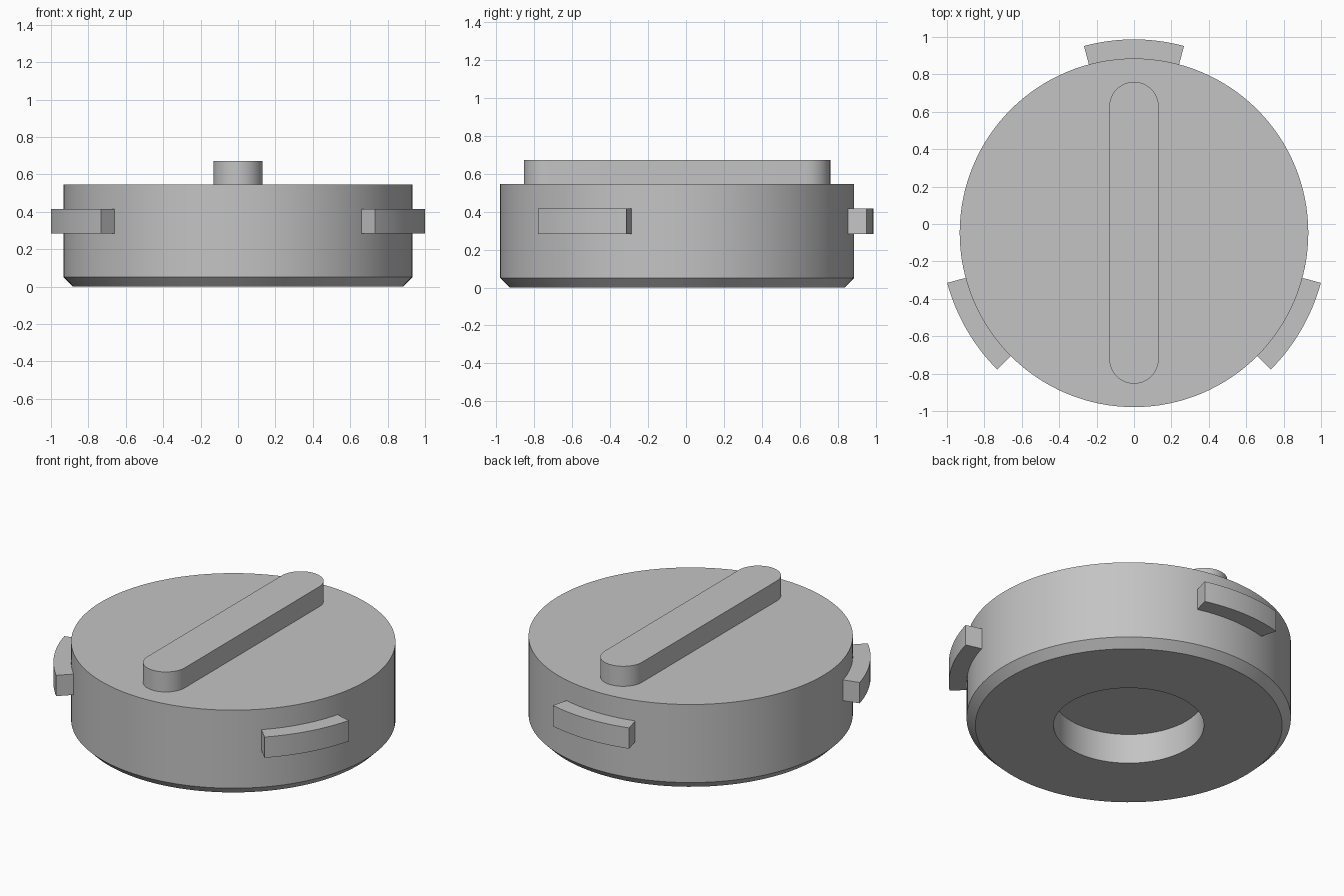
import bpy, bmesh
from math import sin, cos, pi, radians

old = bpy.data.objects.get("Cube")
if old:
    bpy.data.objects.remove(old, do_unlink=True)

CY = -0.047          # axis of the round body
SEGMENTS = 128

grey = bpy.data.materials.new("plain grey")
grey.use_nodes = True
colour = (0.55, 0.55, 0.55, 1)
grey.diffuse_color = colour
grey.node_tree.nodes["Principled BSDF"].inputs["Base Color"].default_value = colour


def finish(name, bm):
    bmesh.ops.recalc_face_normals(bm, faces=bm.faces)
    mesh = bpy.data.meshes.new(name)
    bm.to_mesh(mesh)
    bm.free()
    mesh.materials.append(grey)
    obj = bpy.data.objects.new(name, mesh)
    obj.location.y = CY
    bpy.context.collection.objects.link(obj)
    bpy.ops.object.select_all(action="DESELECT")
    obj.select_set(True)
    bpy.context.view_layer.objects.active = obj
    bpy.ops.object.shade_smooth_by_angle(angle=radians(30))
    return obj


def lathe(name, profile):
    """Turn a (radius, z) profile about z and cap both of its ends."""
    bm = bmesh.new()
    rings = [[bm.verts.new((r * cos(2 * pi * i / SEGMENTS), r * sin(2 * pi * i / SEGMENTS), z))
              for i in range(SEGMENTS)] for r, z in profile]
    for a, b in zip(rings, rings[1:]):
        for i in range(SEGMENTS):
            j = (i + 1) % SEGMENTS
            bm.faces.new((a[i], a[j], b[j], b[i]))
    bm.faces.new(rings[0])
    bm.faces.new(rings[-1])
    return finish(name, bm)


def prism(name, outline, z0, z1):
    """Extrude a flat outline from z0 to z1."""
    bm = bmesh.new()
    face = bm.faces.new([bm.verts.new((x, y, z0)) for x, y in outline])
    top = bmesh.ops.extrude_face_region(bm, geom=[face])["geom"]
    for v in top:
        if isinstance(v, bmesh.types.BMVert):
            v.co.z = z1
    return finish(name, bm)


def arc(radius, start, end, steps, cy=0):
    angles = [radians(start + (end - start) * i / steps) for i in range(steps + 1)]
    return [(radius * cos(a), cy + radius * sin(a)) for a in angles]


# Round cap body: blind hole below, chamfered lower rim
lathe("cap_body", [(0.432, 0.19), (0.432, 0), (0.882, 0), (0.932, 0.05), (0.932, 0.545)])

# Raised grip bar with round ends
half, r = 0.807, 0.132
prism("grip_bar", arc(r, 0, 180, 24, half - r) + arc(r, 180, 360, 24, r - half), 0.54, 0.672)

# Three locking tabs around the side
for name, mid in (("back_tab", 90), ("right_tab", 210), ("left_tab", 330)):
    outline = arc(1.034, mid - 15, mid + 15, 16) + arc(0.9, mid + 15, mid - 15, 16)
    prism(name, outline, 0.283, 0.415)
